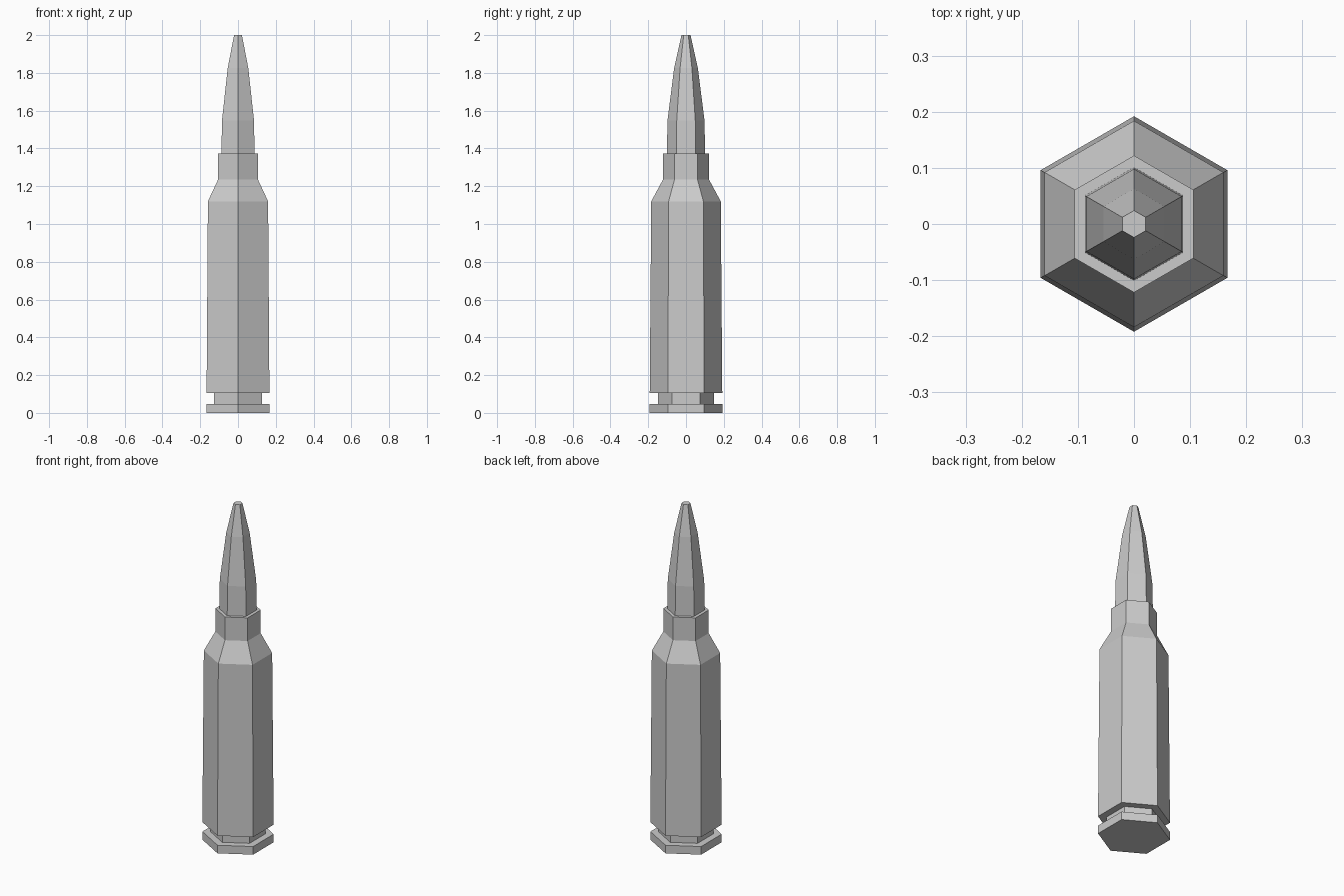
import bpy, bmesh, math

if "Cube" in bpy.data.objects:
    bpy.data.objects.remove(bpy.data.objects["Cube"])

SIDES = 6


def lathe(name, profile, cap_top=True):
    """Six-sided flat-shaded solid from (corner radius, z) pairs, bottom to top."""
    bm = bmesh.new()
    rings = []
    for r, z in profile:
        angles = [math.pi / 2 + math.tau * i / SIDES for i in range(SIDES)]
        rings.append([bm.verts.new((r * math.cos(a), r * math.sin(a), z)) for a in angles])
    for low, high in zip(rings, rings[1:]):
        for i in range(SIDES):
            j = (i + 1) % SIDES
            bm.faces.new((low[i], low[j], high[j], high[i]))
    bm.faces.new(rings[0][::-1])
    if cap_top:
        bm.faces.new(rings[-1])
    mesh = bpy.data.meshes.new(name)
    bm.to_mesh(mesh)
    bm.free()
    obj = bpy.data.objects.new(name, mesh)
    bpy.context.collection.objects.link(obj)
    return obj


# Casing: rim, extractor groove, tapered body, shoulder, neck, open mouth lip
lathe("casing", [
    (0.192, 0.0), (0.192, 0.048),
    (0.147, 0.048), (0.147, 0.104),
    (0.192, 0.104), (0.184, 1.12),
    (0.122, 1.235), (0.122, 1.372),
    (0.101, 1.372),
], cap_top=False)

# Pointed tip seated in the mouth
lathe("bullet_tip", [
    (0.101, 1.372), (0.098, 1.547), (0.063, 1.825), (0.024, 2.0),
])
